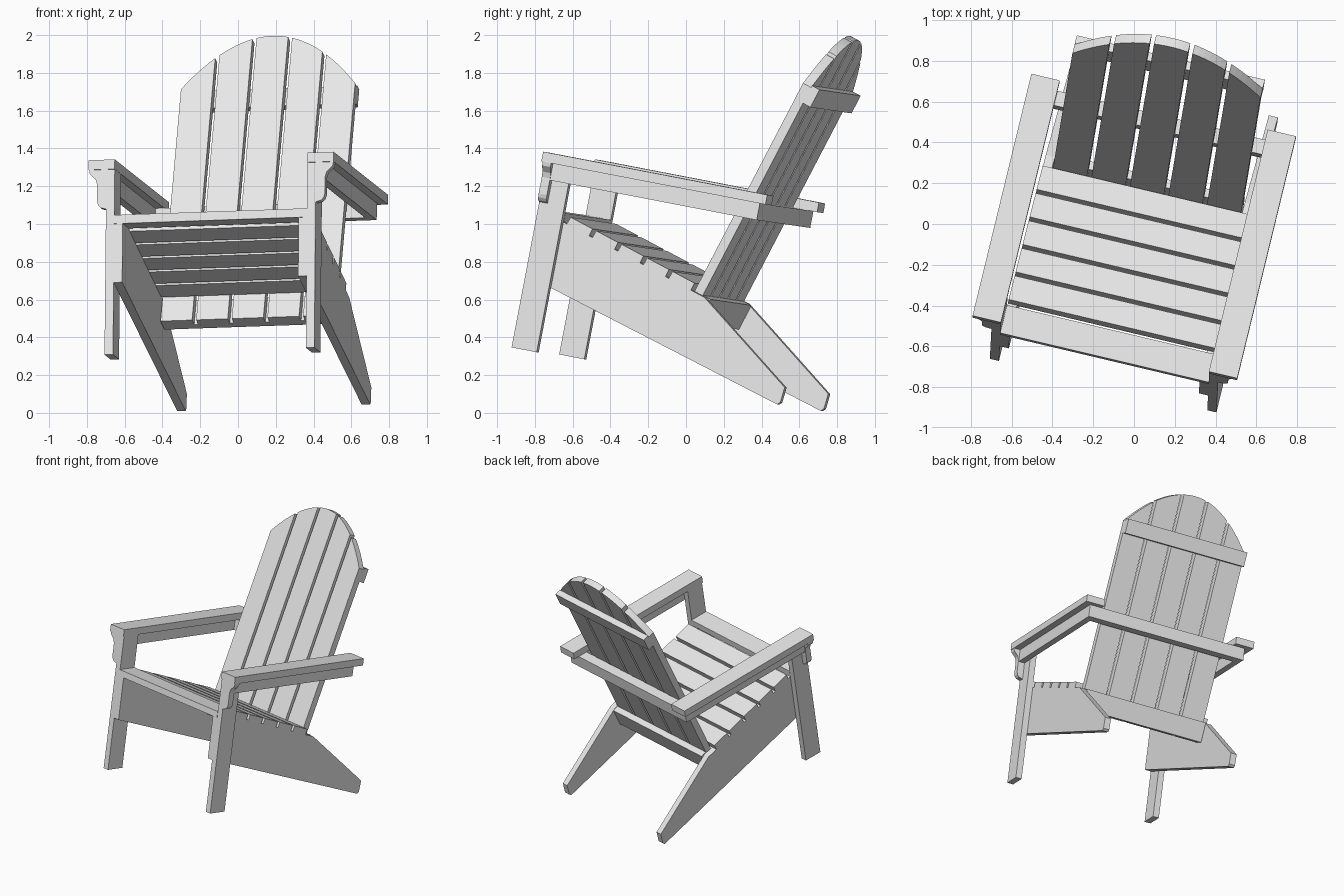
import bpy, bmesh, math
from mathutils import Matrix, Vector

cube = bpy.data.objects.get("Cube")
if cube:
    bpy.data.objects.remove(cube, do_unlink=True)

# One plain grey paint
paint = bpy.data.materials.new("light_grey_paint")
paint.use_nodes = True
GREY = (0.8, 0.8, 0.8, 1)
paint.diffuse_color = GREY
paint.node_tree.nodes["Principled BSDF"].inputs["Base Color"].default_value = GREY

# The whole chair sits turned and tipped: local axes are across, back, up
across = Vector((0.973, -0.23, 0.034)).normalized()
back = Vector((0.228, 0.956, -0.184))
back = (back - across * back.dot(across)).normalized()
up = across.cross(back)
POSE = Matrix((across, back, up)).transposed().to_4x4()
POSE = POSE @ Matrix.Translation((0.046, 0, 0))

T = 0.046          # board thickness
LEAN = math.radians(17.2)
SLOPE = math.atan(0.3)


def side_plane(p, q, d):
    return (d, p, q)


def front_plane(p, q, d):
    return (p, d, q)


def back_plane(p, q, d):
    """p across, q along the leaning back, d through its thickness."""
    s, c = math.sin(LEAN), math.cos(LEAN)
    return (p, 0.004 + q * s + d * c, 0.51 + q * c - d * s)


def prism(name, outline, d0, d1, plane):
    """Extrude a flat outline between two depths of a plane."""
    bm = bmesh.new()
    ends = [[bm.verts.new(plane(p, q, d)) for p, q in outline] for d in (d0, d1)]
    bm.faces.new(ends[0])
    bm.faces.new(ends[1][::-1])
    n = len(outline)
    for i in range(n):
        j = (i + 1) % n
        bm.faces.new((ends[0][i], ends[1][i], ends[1][j], ends[0][j]))
    bmesh.ops.recalc_face_normals(bm, faces=bm.faces)
    mesh = bpy.data.meshes.new(name)
    bm.to_mesh(mesh)
    bm.free()
    mesh.materials.append(paint)
    obj = bpy.data.objects.new(name, mesh)
    obj.matrix_world = POSE
    bpy.context.collection.objects.link(obj)
    return obj


def rect(p0, p1, q0, q1):
    return [(p0, q0), (p1, q0), (p1, q1), (p0, q1)]


# Mirrored side parts
LEG_IN, LEG_OUT, ARM_OUT = 0.525, 0.571, 0.667
FRONT = -0.852
panel = [(FRONT, 0.56), (0.615, 0.141), (0.63, 0.155), (0.638, 0.237),
         (0.117, 0.625), (-0.715, 0.876), (FRONT, 0.876)]
bracket = [(0, 1.17), (0.094, 1.17), (0.09, 1.15), (0.075, 1.135), (0.058, 1.118),
           (0.049, 1.09), (0.049, 1.0), (0.043, 0.98), (0.03, 0.965), (0, 0.957)]
for side, k in (("left", 1), ("right", -1)):
    prism(side + "_front_leg", rect(FRONT, FRONT + 0.139, 0.172, 1.17),
          k * LEG_IN, k * LEG_OUT, side_plane)
    prism(side + "_side_panel", panel, k * (LEG_IN - T), k * LEG_IN, side_plane)
    prism(side + "_armrest", rect(FRONT - 0.007, 0.383, 1.17, 1.222),
          k * (LEG_IN - 0.001), k * ARM_OUT, side_plane)
    prism(side + "_arm_rail", rect(FRONT + T, 0.27, 1.08, 1.17),
          k * LEG_OUT, k * (LEG_OUT + T), side_plane)
    prism(side + "_arm_bracket", [(k * (LEG_OUT + p), q) for p, q in bracket],
          FRONT, FRONT + T, front_plane)

# Front seat board, level
prism("front_seat_board", rect(FRONT - 0.003, -0.712, 0.876, 0.923),
      -LEG_IN, LEG_IN, side_plane)

# Sloping seat slats
c, s = math.cos(SLOPE), math.sin(SLOPE)
for i in range(5):
    v = -0.693 + 0.15 * i
    w = 0.823 - 0.3 * (v + 0.557)
    length = 0.135
    slat = [(v, w), (v + length * c, w - length * s),
            (v + length * c + T * s, w - length * s + T * c), (v + T * s, w + T * c)]
    prism(f"seat_slat_{i + 1}", slat, -LEG_IN, LEG_IN, side_plane)

# Back boards with a rounded top
HALF, GAP, BACK_T = 0.474, 0.022, 0.05
width = (2 * HALF - 4 * GAP) / 5
for i in range(5):
    x0 = -HALF + i * (width + GAP)
    tops = [x0 + width * j / 6 for j in range(6, -1, -1)]
    outline = [(x0, 0), (x0 + width, 0)] + [(x, 1.69 - 1.34 * x * x) for x in tops]
    prism(f"back_board_{i + 1}", outline, 0, BACK_T, back_plane)

# Cross bars behind the back
for name, q0, q1 in (("lower_back_bar", 0, 0.145), ("upper_back_bar", 1.295, 1.4)):
    prism(name, rect(-HALF, HALF, q0, q1), BACK_T, BACK_T + T, back_plane)
prism("arm_cross_bar", rect(0.265, 0.34, 1.08, 1.17),
      -LEG_OUT - T, LEG_OUT + T, side_plane)
